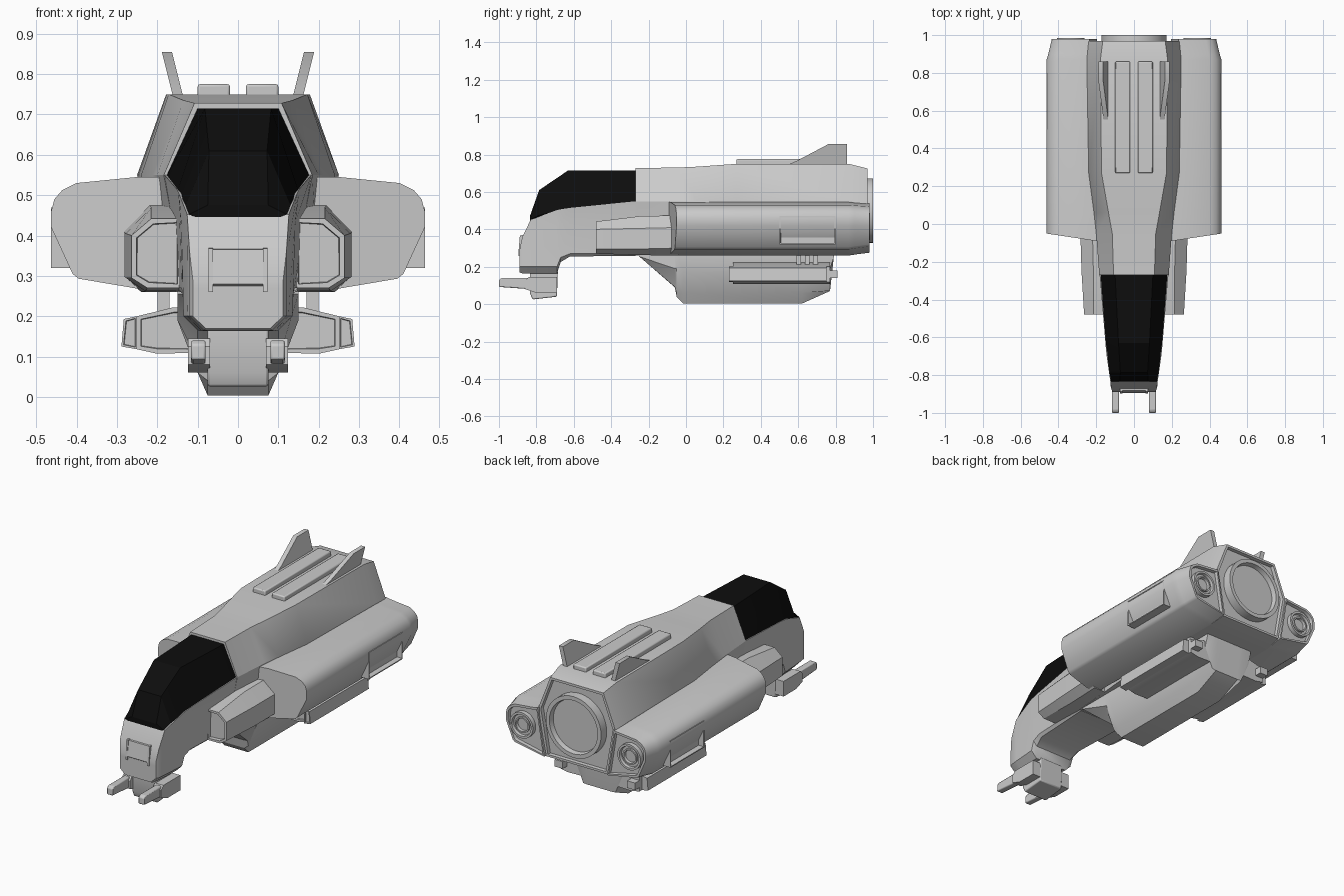
import bpy, bmesh, math
from mathutils import Vector


def finish(name, bm, mirror=False, bevel=0, smooth=30):
    bmesh.ops.remove_doubles(bm, verts=bm.verts, dist=1e-5)
    bmesh.ops.recalc_face_normals(bm, faces=bm.faces)
    me = bpy.data.meshes.new(name)
    bm.to_mesh(me)
    bm.free()
    ob = bpy.data.objects.new(name, me)
    bpy.context.collection.objects.link(ob)
    bpy.ops.object.select_all(action='DESELECT')
    bpy.context.view_layer.objects.active = ob
    ob.select_set(True)
    bpy.ops.object.shade_smooth_by_angle(angle=math.radians(smooth))
    if bevel:
        b = ob.modifiers.new("Bevel", 'BEVEL')
        b.width, b.segments, b.limit_method = bevel, 2, 'ANGLE'
    if mirror:
        m = ob.modifiers.new("Mirror", 'MIRROR')
        m.use_bisect_axis = (False, False, False)
        m.use_mirror_merge = False
    return ob


def loft(name, secs, half=False, mirror=False, skew=0, inset=None, bevel=0, smooth=30):
    """Skin cross-sections (y, [(x, z), ...]); half sections get reflected in x."""
    bm = bmesh.new()
    rings = []
    for i, (y, pts) in enumerate(secs):
        if half:
            pts = pts + [(-x, z) for x, z in reversed(pts)]
        rings.append([bm.verts.new((x, y + (skew * x if i == 0 else 0), z)) for x, z in pts])
    n = len(rings[0])
    for a, b in zip(rings, rings[1:]):
        for i in range(n):
            j = (i + 1) % n
            bm.faces.new((a[i], a[j], b[j], b[i]))
    bm.faces.new(rings[0])
    bm.faces.new(rings[-1])
    bmesh.ops.recalc_face_normals(bm, faces=bm.faces)
    if inset:
        axis, thick, depth = inset
        fs = [f for f in bm.faces if f.normal.dot(Vector(axis)) > 0.95]
        bmesh.ops.inset_individual(bm, faces=fs, thickness=thick)
        bmesh.ops.inset_individual(bm, faces=fs, thickness=0.002, depth=-depth)
    return finish(name, bm, mirror, bevel, smooth)


def box(name, x, y, z, **kw):
    s = [(x[0], z[0]), (x[1], z[0]), (x[1], z[1]), (x[0], z[1])]
    return loft(name, [(y[0], s), (y[1], s)], **kw)


def side_plate(name, prof, x0, x1, lean=0, zbase=0, **kw):
    """Extrude a (y, z) profile across x, optionally leaning outward with height."""
    bm = bmesh.new()
    a, b = [[bm.verts.new((x + lean * (z - zbase), y, z)) for y, z in prof] for x in (x0, x1)]
    for i in range(len(prof)):
        j = (i + 1) % len(prof)
        bm.faces.new((a[i], a[j], b[j], b[i]))
    bm.faces.new(a)
    bm.faces.new(b)
    return finish(name, bm, **kw)


def lathe(name, cx, cz, prof, **kw):
    """Spin an (r, y) profile round a y-parallel axis."""
    bm = bmesh.new()
    vs = [bm.verts.new((cx + r, y, cz)) for r, y in prof]
    es = [bm.edges.new(e) for e in zip(vs, vs[1:])]
    bmesh.ops.spin(bm, geom=vs + es, cent=(cx, 0, cz), axis=(0, 1, 0),
                   angle=math.tau, steps=40)
    return finish(name, bm, **kw)


BACK, FRONT = (0, 1, 0), (0, -1, 0)

# Main fuselage
loft("fuselage", [
    (-0.27, [(0.108, 0.728), (0.184, 0.55), (0.165, 0.45), (0.15, 0.26)]),
    (-0.05, [(0.115, 0.73), (0.20, 0.55), (0.19, 0.45), (0.17, 0.26)]),
    (0.06, [(0.135, 0.735), (0.212, 0.55), (0.20, 0.45), (0.18, 0.26)]),
    (0.27, [(0.172, 0.75), (0.24, 0.55), (0.22, 0.45), (0.20, 0.26)]),
    (0.87, [(0.178, 0.75), (0.25, 0.55), (0.23, 0.45), (0.20, 0.26)]),
    (0.97, [(0.165, 0.725), (0.24, 0.535), (0.225, 0.45), (0.19, 0.275)]),
], half=True, inset=(BACK, 0.016, 0.02))

# Nose and cockpit tub
loft("nose", [
    (-0.27, [(0.182, 0.55), (0.165, 0.45), (0.155, 0.27), (0.14, 0.258)]),
    (-0.62, [(0.152, 0.515), (0.145, 0.44), (0.14, 0.27), (0.125, 0.255)]),
    (-0.67, [(0.148, 0.507), (0.142, 0.43), (0.137, 0.25), (0.115, 0.225)]),
    (-0.69, [(0.146, 0.503), (0.14, 0.42), (0.135, 0.20), (0.10, 0.165)]),
    (-0.83, [(0.126, 0.452), (0.126, 0.38), (0.125, 0.20), (0.09, 0.163)]),
    (-0.875, [(0.12, 0.36), (0.12, 0.32), (0.12, 0.20), (0.085, 0.165)]),
    (-0.89, [(0.112, 0.29), (0.112, 0.27), (0.112, 0.20), (0.08, 0.17)]),
], half=True, smooth=35)
side_plate("nose_plate", [(-0.84, 0.37), (-0.882, 0.365), (-0.896, 0.28), (-0.87, 0.26)],
           -0.066, 0.066)
side_plate("nose_plate_rib", [(-0.84, 0.37), (-0.888, 0.368), (-0.897, 0.26), (-0.87, 0.26)],
           0.062, 0.073, mirror=True)

# Canopy
canopy = loft("canopy", [
    (-0.27, [(0.10, 0.715), (0.176, 0.55), (0.15, 0.50)]),
    (-0.63, [(0.082, 0.715), (0.149, 0.513), (0.12, 0.47)]),
    (-0.785, [(0.072, 0.61), (0.13, 0.475), (0.10, 0.44)]),
    (-0.833, [(0.075, 0.475), (0.121, 0.452), (0.09, 0.44)]),
], half=True, smooth=10)
glass = bpy.data.materials.new("dark_glass")
glass.diffuse_color = (0.004, 0.004, 0.004, 1)
canopy.data.materials.append(glass)

# Side engine pods
pod = [(0.18, 0.545), (0.25, 0.545), (0.40, 0.53), (0.435, 0.513), (0.455, 0.49),
       (0.463, 0.46), (0.463, 0.42), (0.41, 0.305), (0.395, 0.293), (0.20, 0.26)]
aft = [(0.238, 0.54), (0.25, 0.535), (0.38, 0.522), (0.41, 0.505), (0.428, 0.485),
       (0.435, 0.455), (0.435, 0.42), (0.392, 0.32), (0.378, 0.308), (0.195, 0.275)]
mid = [((a[0] * 2 + b[0]) / 3, (a[1] * 2 + b[1]) / 3) for a, b in zip(pod, aft)]
loft("engine_pod", [(-0.12, pod), (0.87, pod), (0.90, mid), (0.98, aft)],
     mirror=True, skew=0.15, inset=(BACK, 0.013, 0.02))

# Engine nozzles
lathe("main_nozzle", 0, 0.5, [(0.172, 0.93), (0.172, 1.0), (0.15, 1.0), (0.145, 0.972), (0, 0.972)])
lathe("pod_nozzle", 0.335, 0.415,
      [(0.072, 0.95), (0.072, 0.985), (0.06, 0.985), (0.057, 0.97), (0.044, 0.97),
       (0.044, 0.98), (0.036, 0.98), (0.034, 0.965), (0, 0.965)], mirror=True)

# Air intakes
loft("intake", [
    (-0.48, [(0.14, 0.27), (0.225, 0.27), (0.264, 0.295), (0.264, 0.40), (0.215, 0.442), (0.14, 0.442)]),
    (-0.25, [(0.14, 0.262), (0.23, 0.262), (0.278, 0.295), (0.278, 0.405), (0.215, 0.47), (0.14, 0.47)]),
    (-0.04, [(0.14, 0.26), (0.24, 0.26), (0.284, 0.30), (0.284, 0.41), (0.22, 0.475), (0.14, 0.475)]),
], mirror=True, inset=(FRONT, 0.014, 0.02))

# Recessed side hatches on the pods
box("pod_hatch", (0.38, 0.464), (0.50, 0.80), (0.32, 0.47), mirror=True,
    inset=((1, 0, 0), 0.008, 0.03))

# Belly pod
belly = [(-0.25, 0.255), (-0.06, 0.09), (-0.05, 0.04), (-0.015, 0.003),
         (0.62, 0.003), (0.77, 0.07), (0.79, 0.25)]
loft("belly_pod", [(y, [(0.15, 0.27), (0.15, max(0.19, z)), (0.10, max(0.06, z + 0.002)), (0.075, z)])
                   for y, z in belly], half=True, smooth=25)

# Weapon racks under the pods
rack = [(0.09, 0.11), (0.2, 0.107), (0.25, 0.118), (0.25, 0.2), (0.16, 0.222), (0.09, 0.222)]
loft("rack_inner", [(0.25, rack), (0.77, rack)], mirror=True, inset=(FRONT, 0.012, 0.008))
outer = [(0.25, 0.118), (0.289, 0.125), (0.283, 0.193), (0.25, 0.2)]
loft("rack_outer", [(0.23, outer), (0.75, outer)], mirror=True, inset=(FRONT, 0.007, 0.008))
box("rack_muzzle", (0.20, 0.25), (0.74, 0.81), (0.14, 0.18), mirror=True)
for i in range(3):
    box("rack_strut", (0.17, 0.20), (0.59 + i * 0.045, 0.615 + i * 0.045), (0.20, 0.28), mirror=True)

# Chin turret and guns
side_plate("chin_turret", [(-0.835, 0.18), (-0.835, 0.06), (-0.82, 0.025), (-0.69, 0.04), (-0.685, 0.18)],
           -0.075, 0.075, bevel=0.006)
side_plate("gun_mount", [(-0.86, 0.08), (-0.86, 0.125), (-0.84, 0.145), (-0.69, 0.145), (-0.69, 0.06),
                         (-0.80, 0.06)], 0.07, 0.124, mirror=True)
side_plate("gun_barrel", [(-1.0, 0.092), (-1.0, 0.13), (-0.985, 0.14), (-0.83, 0.14), (-0.83, 0.08),
                          (-0.90, 0.085)], 0.08, 0.116, mirror=True, bevel=0.005)

# Roof rails and tail fins
box("roof_rail", (0.02, 0.10), (0.27, 0.86), (0.73, 0.775), mirror=True, bevel=0.006)
side_plate("tail_fin", [(0.53, 0.74), (0.59, 0.765), (0.76, 0.855), (0.86, 0.855), (0.86, 0.74)],
           0.135, 0.16, lean=0.25, zbase=0.74, mirror=True)
